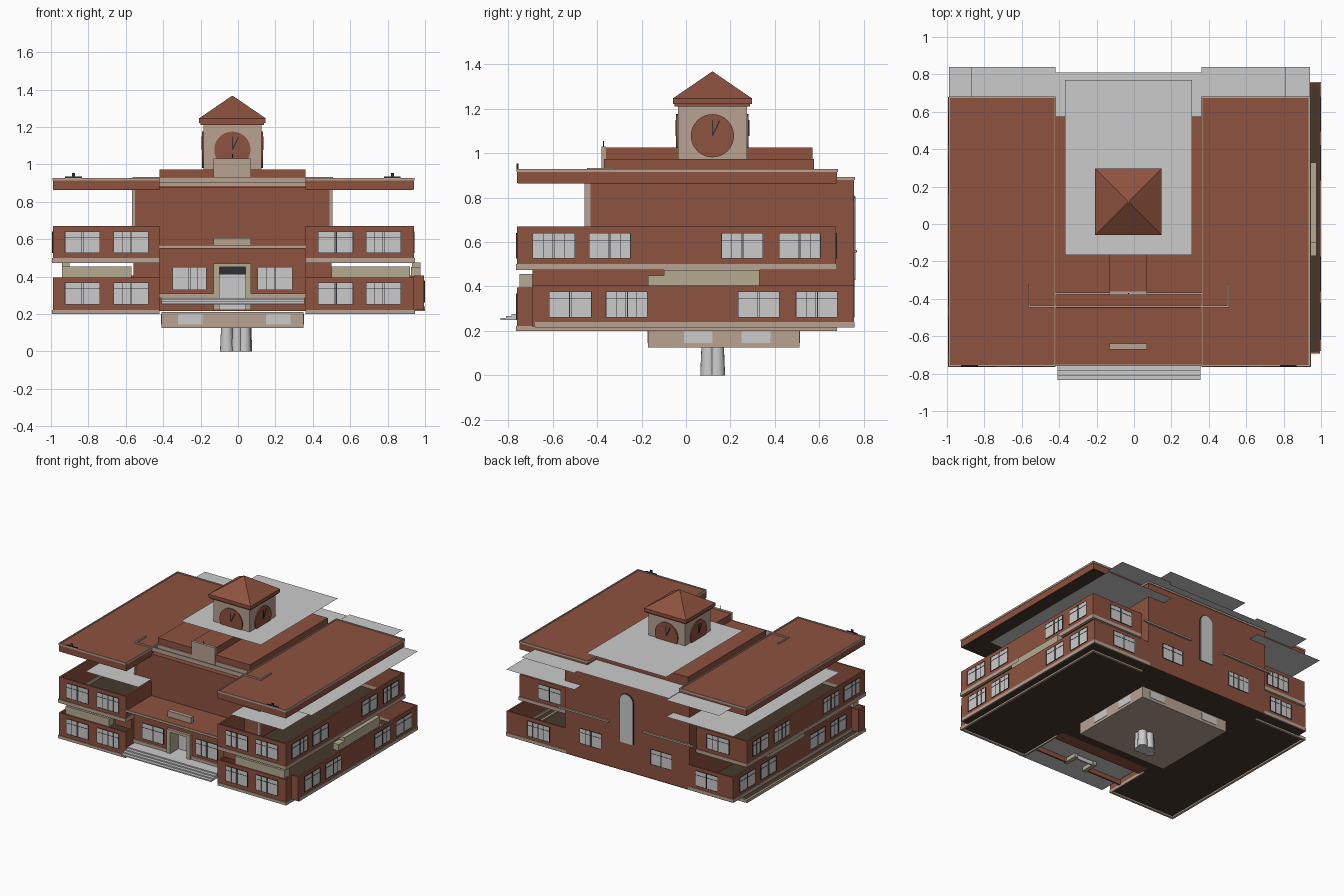
import bpy, bmesh, math
from mathutils import Matrix, Vector

if "Cube" in bpy.data.objects:
    bpy.data.objects.remove(bpy.data.objects["Cube"])


def mat(name, c):
    m = bpy.data.materials.new(name)
    m.diffuse_color = (*c, 1)
    m.use_nodes = True
    m.node_tree.nodes["Principled BSDF"].inputs["Base Color"].default_value = m.diffuse_color
    return m


RED = mat("brick_red", (0.27, 0.085, 0.05))
BEIGE = mat("beige_trim", (0.48, 0.36, 0.29))
CREAM = mat("cream", (0.47, 0.41, 0.29))
BROWN = mat("dark_brown", (0.06, 0.04, 0.025))
DARK = mat("dark_frame", (0.03, 0.03, 0.035))


def finish(name, bm, m=None):
    me = bpy.data.meshes.new(name)
    bm.to_mesh(me)
    bm.free()
    ob = bpy.data.objects.new(name, me)
    bpy.context.collection.objects.link(ob)
    if m:
        me.materials.append(m)
    return ob


def boxes(name, items, m=None):
    """Each item is (x0, x1, y0, y1, z0, z1)."""
    bm = bmesh.new()
    for x0, x1, y0, y1, z0, z1 in items:
        M = Matrix.Translation(((x0 + x1) / 2, (y0 + y1) / 2, (z0 + z1) / 2))
        M = M @ Matrix.Diagonal((x1 - x0, y1 - y0, z1 - z0, 1))
        bmesh.ops.create_cube(bm, size=1, matrix=M)
    return finish(name, bm, m)


def plates(name, items, m=None):
    """Zero-thickness sheets (x0, x1, y0, y1, z)."""
    bm = bmesh.new()
    for x0, x1, y0, y1, z in items:
        bm.faces.new([bm.verts.new(p) for p in
                      ((x0, y0, z), (x1, y0, z), (x1, y1, z), (x0, y1, z))])
    return finish(name, bm, m)


panes, bars = [], []


def window(side, at, a, b, z0, z1):
    """Double window on plane 'at'; side is the outward axis, a..b the span."""
    s = 1 if side[0] == '+' else -1

    def add(lst, u0, u1, w0, w1, d):
        lo, hi = sorted((at - s * 0.004, at + s * d))
        lst.append((u0, u1, lo, hi, w0, w1) if side[1] == 'y' else (lo, hi, u0, u1, w0, w1))
    add(panes, a, b, z0, z1, 0.002)
    t, mid, zt = 0.0015, (a + b) / 2, z0 + (z1 - z0) * 0.72
    for u in (a, mid - 0.004, mid + 0.004, b):
        add(bars, u - t, u + t, z0, z1, 0.004)
    for u in ((a + mid) / 2, (mid + b) / 2):
        add(bars, u - 0.0005, u + 0.0005, z0, z1, 0.003)
    for w in (z0, zt, z1):
        add(bars, a, b, w - 0.001, w + 0.001, 0.004)


T = 0.012
L, R, F, B = -0.99, 0.94, -0.76, 0.675      # main wing outline
L1, R1, F1, B1 = -0.93, 0.995, -0.68, 0.755  # shifted lower outline
CX0, CX1 = -0.42, 0.36                       # entrance bay


def ring(l, r, f, b, z0, z1, g=0.0, front=True):
    """Side walls, back wing walls and front wing walls of one storey band."""
    w = [(l - g, l + T, f, b, z0, z1), (r - T, r + g, f, b, z0, z1),
         (l - g, -0.55, b - T, b + g, z0, z1), (0.49, r + g, b - T, b + g, z0, z1)]
    if front:
        w += [(l - g, CX0, f - g, f + T, z0, z1), (CX1, r + g, f - g, f + T, z0, z1),
              (CX0 - T, CX0, f, -0.4, z0, z1), (CX1, CX1 + T, f, -0.4, z0, z1)]
    return w


# storey bands and their trims
boxes("upper_band_walls", ring(L, R, F, B, 0.5, 0.67), RED)
boxes("upper_band_trim", ring(L, R, F, B, 0.473, 0.5, 0.005), BEIGE)
boxes("lower_band_walls", ring(L1, R1, F1, B1, 0.235, 0.405, 0, False)
      + [(L, CX0, F, F + T, 0.22, 0.395), (CX1, R, F, F + T, 0.22, 0.395),
         (L, L + T, F, F1, 0.22, 0.395), (R - T, R, F, F1, 0.22, 0.395),
         (L, L1, F1 - T, F1, 0.22, 0.395), (R, R1, F1 - T, F1, 0.22, 0.405),
         (CX0 - T, CX0, F, -0.4, 0.22, 0.395), (CX1, CX1 + T, F, -0.4, 0.22, 0.395)], RED)
boxes("lower_band_trim", ring(L, R, F, B, 0.2, 0.222, 0.005)
      + ring(L1, R1, F1, B1, 0.215, 0.24, 0.004, False), BEIGE)

# windows on the bands
for a, b in ((-0.925, -0.74), (-0.665, -0.48), (0.43, 0.615), (0.685, 0.87)):
    window('-y', F, a, b, 0.527, 0.64)
    window('-y', F, a, b, 0.252, 0.367)
for a, b in ((-0.84, -0.65), (0.59, 0.78)):
    window('+y', B, a, b, 0.527, 0.64)
    window('+y', B1, a + 0.04, b + 0.04, 0.262, 0.377)
for a, b in ((-0.69, -0.5), (-0.435, -0.25), (0.16, 0.345), (0.42, 0.605)):
    for s, x, x1 in (('-x', L, L1), ('+x', R, R1)):
        window(s, x, a, b, 0.527, 0.64)
        window(s, x1, a + 0.075, b + 0.075, 0.262, 0.377)

# floors
plates("ground_floor", [(L, CX0, F, B, 0.212), (CX1, R, F, B, 0.212), (CX0, CX1, -0.35, B1, 0.212),
                        (L1, CX0, B, B1, 0.212), (CX1, R1, B, B1, 0.212),
                        (R, R1, F1, B, 0.212)], BROWN)
plates("upper_floor", [(L, CX0, F, B, 0.475), (CX1, R, F, B, 0.475)], BROWN)
plates("balcony_sheets", [(-0.87, CX0, -0.61, 0.6, 0.685), (CX1, 0.81, -0.61, 0.6, 0.685),
                          (L, CX0, -0.45, 0.84, 0.77), (CX1, R, -0.45, 0.84, 0.77)])
plates("rear_canopies", [(-0.87, CX0, 0.6, 0.84, 0.898), (CX1, 0.81, 0.6, 0.84, 0.898),
                         (CX0, CX1, 0.57, 0.81, 0.9)])
boxes("balcony_blocks", [(0.93, 0.975, -0.1, 0.33, 0.4, 0.475), (0.925, 0.975, -0.17, -0.1, 0.4, 0.45),
                         (-0.94, -0.57, -0.75, -0.69, 0.395, 0.455), (0.5, 0.92, -0.75, -0.69, 0.395, 0.455),
                         (-0.94, -0.9, -0.1, 0.33, 0.4, 0.475)], CREAM)
boxes("inner_wing_walls", [(-0.56, CX0, -0.69, -0.45, 0.39, 0.475),
                           (CX1, 0.5, -0.69, -0.45, 0.39, 0.475)], RED)

# central body with back ledges and corner strips
boxes("central_body", [(-0.56, 0.5, -0.45, B1, 0.215, 0.88)], RED)
boxes("body_trim", [(-0.565, 0.505, 0.6, B1 + 0.006, 0.878, 0.892),
                    (-0.566, -0.55, -0.456, -0.43, 0.5, 0.88), (0.49, 0.506, -0.456, -0.43, 0.5, 0.88),
                    (-0.6, -0.17, B1, B1 + 0.014, 0.552, 0.565), (0.12, 0.55, B1, B1 + 0.014, 0.552, 0.565),
                    (-0.56, 0.505, -0.446, -0.436, 0.9, 0.932), (-0.565, -0.555, -0.446, -0.32, 0.9, 0.932),
                    (0.498, 0.508, -0.446, -0.32, 0.9, 0.932)], BEIGE)
window('+y', B1, 0.19, 0.37, 0.325, 0.44)
window('+y', B1, -0.41, -0.23, 0.325, 0.44)


def arch(name, r, depth, m=None):
    bm = bmesh.new()
    pts = [(-0.025 - r, 0.43), (-0.025 + r, 0.43)]
    pts += [(-0.025 + r * math.cos(math.pi * i / 12), 0.75 + r * math.sin(math.pi * i / 12))
            for i in range(13)]
    f = bm.faces.new([bm.verts.new((x, B1 - 0.005, z)) for x, z in pts])
    ex = bmesh.ops.extrude_face_region(bm, geom=[f])
    bmesh.ops.translate(bm, vec=(0, depth + 0.005, 0),
                        verts=[v for v in ex['geom'] if isinstance(v, bmesh.types.BMVert)])
    bmesh.ops.recalc_face_normals(bm, faces=bm.faces)
    return finish(name, bm, m)


arch("arched_window_frame", 0.06, 0.004, DARK)
arch("arched_window", 0.054, 0.007)

# entrance porch: wall, roof, steps, door
PY = -0.66
boxes("porch_wall", [(CX0, -0.13, PY, PY + T, 0.215, 0.55), (0.07, CX1, PY, PY + T, 0.215, 0.55),
                     (-0.13, 0.07, PY, PY + T, 0.45, 0.55), (CX0, CX1, -0.755, -0.44, 0.548, 0.56)], RED)
boxes("porch_trim", [(CX0, CX1, -0.76, -0.75, 0.553, 0.568), (-0.13, 0.07, PY - 0.01, PY + 0.02, 0.55, 0.605),
                     (CX0, -0.13, PY - 0.012, PY, 0.285, 0.31), (0.07, CX1, PY - 0.012, PY, 0.285, 0.31)], BEIGE)
boxes("door_surround", [(-0.13, -0.1, PY - 0.02, PY + 0.1, 0.22, 0.46), (0.04, 0.07, PY - 0.02, PY + 0.1, 0.22, 0.46),
                        (-0.13, 0.07, PY - 0.02, PY + 0.1, 0.45, 0.47)], CREAM)
boxes("door", [(-0.1, 0.04, PY + 0.08, PY + 0.09, 0.22, 0.41)])
boxes("door_transom", [(-0.1, 0.04, PY + 0.08, PY + 0.09, 0.41, 0.45)], DARK)
window('-y', PY, -0.35, -0.17, 0.33, 0.45)
window('-y', PY, 0.105, 0.29, 0.33, 0.45)
boxes("entrance_steps", [(CX0 + 0.01, CX1 - 0.005, -0.835 + 0.025 * i, -0.35, 0.25 + 0.009 * i, 0.259 + 0.009 * i)
                         for i in range(4)])

boxes("window_panes", panes)
boxes("window_frames", bars, DARK)

# wing roofs, raised centre roof and ridge
boxes("wing_roofs", [(L, CX0, F, 0.68, 0.866, 0.922), (CX1, R, F, 0.68, 0.866, 0.922)], RED)
boxes("wing_soffits", [(L + 0.004, CX0, F + 0.004, 0.676, 0.863, 0.866),
                       (CX1, R - 0.004, F + 0.004, 0.676, 0.863, 0.866)], BROWN)
edge = []
for a, b in ((L, CX0), (CX1, R)):
    edge += [(a, b, F - 0.003, F + 0.006, 0.914, 0.928), (a, b, 0.674, 0.683, 0.914, 0.928),
             (a - 0.003, a + 0.006, F, 0.68, 0.914, 0.928), (b - 0.006, b + 0.003, F, 0.68, 0.914, 0.928)]
boxes("roof_edge_trim", edge + [(CX0, CX1, -0.376, -0.364, 0.885, 0.925)], BEIGE)
boxes("raised_roof", [(CX0, CX1, -0.37, 0.575, 0.86, 0.973), (-0.13, 0.07, -0.36, 0.57, 0.97, 1.025)], RED)
boxes("ridge_front", [(-0.13, 0.07, -0.38, -0.36, 0.895, 1.03)], BEIGE)
plates("roof_sheet", [(-0.37, 0.31, -0.165, 0.77, 1.035)])
boxes("roof_spikes", [(-0.032, -0.028, -0.374, -0.37, 1.02, 1.055)], DARK)


def cyl(bm, loc, r1, r2, h, n, rot=None):
    M = Matrix.Translation(loc) @ (rot or Matrix.Identity(4))
    bmesh.ops.create_cone(bm, cap_ends=True, segments=n, radius1=r1, radius2=r2, depth=h, matrix=M)


# small roof lamps at the front edge
boxes("roof_lamps", [(x - w, x + w, -0.762, -0.754, z0, z1) for x in (-0.88, 0.825)
                     for w, z0, z1 in ((0.045, 0.926, 0.935), (0.008, 0.935, 0.953))], DARK)

# clock tower
TX, TY, H = -0.03, 0.119, 0.155
boxes("tower", [(TX - H, TX + H, TY - H, TY + H, 0.97, 1.215)], BEIGE)
boxes("tower_eaves", [(TX - 0.17, TX + 0.17, TY - 0.17, TY + 0.17, 1.21, 1.222),
                      (TX - 0.178, TX + 0.178, TY - 0.178, TY + 0.178, 1.22, 1.246)], RED)
bm = bmesh.new()
cyl(bm, (TX, TY, 1.306), 0.178 * math.sqrt(2), 0.004, 0.12, 4, Matrix.Rotation(math.pi / 4, 4, 'Z'))
finish("tower_roof", bm, RED)
faces, hands = bmesh.new(), bmesh.new()
for i in range(4):
    turn = Matrix.Translation((TX, TY, 1.078)) @ Matrix.Rotation(i * math.pi / 2, 4, 'Z')
    flat = Matrix.Rotation(math.pi / 2, 4, 'X')
    bmesh.ops.create_cone(faces, cap_ends=True, segments=32, radius1=0.097, radius2=0.097, depth=0.016,
                          matrix=turn @ Matrix.Translation((0, -H, 0)) @ flat)
    for ang, ln in ((0.0, 0.07), (0.45, 0.075)):
        M = turn @ Matrix.Translation((0, -H - 0.009, 0)) @ Matrix.Rotation(ang, 4, 'Y')
        M = M @ Matrix.Translation((0, 0, ln / 2)) @ Matrix.Diagonal((0.006, 0.004, ln, 1))
        bmesh.ops.create_cube(hands, size=1, matrix=M)
finish("clock_faces", faces, RED)
finish("clock_hands", hands, DARK)

# basement box with panels, and the clustered column it rests on
boxes("basement", [(-0.41, 0.35, -0.17, 0.51, 0.125, 0.211)], BEIGE)
bp = []
for a in (-0.32, 0.15):
    bp += [(a, a + 0.13, -0.173, 0.513, 0.145, 0.2)]
for a in (-0.01, 0.25):
    bp += [(-0.413, 0.353, a, a + 0.13, 0.145, 0.2)]
boxes("basement_panels", bp)
bm = bmesh.new()
for x, y, r in ((-0.06, 0.1, 0.036), (-0.02, 0.14, 0.036), (-0.005, 0.095, 0.03),
                (0.035, 0.1, 0.036), (0.04, 0.14, 0.036)):
    cyl(bm, (x, y, 0.065), r, r * 0.85, 0.13, 16)
col = finish("clustered_column", bm)
bpy.context.view_layer.objects.active = col
col.select_set(True)
bpy.ops.object.shade_smooth_by_angle()
